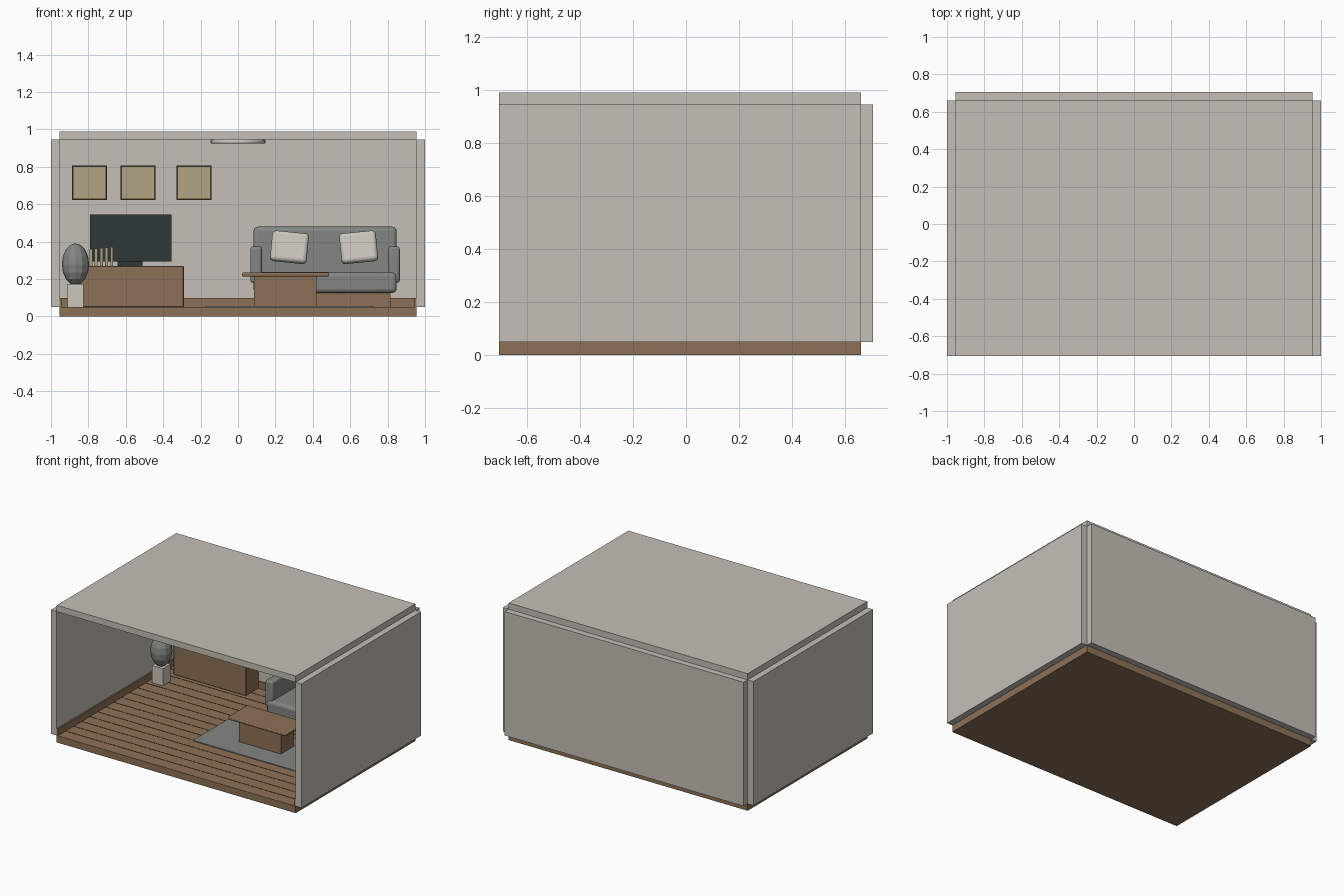
import bpy, bmesh, math

if "Cube" in bpy.data.objects:
    bpy.data.objects.remove(bpy.data.objects["Cube"])


def material(name, rgb):
    m = bpy.data.materials.new(name)
    m.diffuse_color = (*rgb, 1)
    m.use_nodes = True
    m.node_tree.nodes["Principled BSDF"].inputs["Base Color"].default_value = m.diffuse_color
    return m


PLASTER = material("warm_grey_plaster", (0.56, 0.53, 0.475))
WOOD = material("brown_wood", (0.27, 0.165, 0.095))
GROOVE = material("dark_wood", (0.06, 0.036, 0.02))
FABRIC = material("grey_fabric", (0.225, 0.24, 0.225))
SCREEN = material("dark_screen", (0.027, 0.038, 0.038))
CREAM = material("cream", (0.60, 0.57, 0.51))
TAN = material("tan_paper", (0.45, 0.37, 0.23))


def finish(name, bm, mat, loc, bevel=0.0, segments=3, rot=(0, 0, 0), smooth=False):
    me = bpy.data.meshes.new(name)
    bm.to_mesh(me)
    bm.free()
    me.materials.append(mat)
    ob = bpy.data.objects.new(name, me)
    bpy.context.collection.objects.link(ob)
    ob.location = loc
    ob.rotation_euler = rot
    if bevel:
        mod = ob.modifiers.new("rounded_edges", "BEVEL")
        mod.width = bevel
        mod.segments = segments
    if smooth:
        bpy.ops.object.select_all(action="DESELECT")
        ob.select_set(True)
        bpy.context.view_layer.objects.active = ob
        bpy.ops.object.shade_smooth_by_angle(angle=math.radians(35))
    return ob


def box(name, x, y, z, mat, **kw):
    """Box between the given (low, high) limits on each axis."""
    size = [b - a for a, b in (x, y, z)]
    bm = bmesh.new()
    bmesh.ops.create_cube(bm, size=1)
    bmesh.ops.scale(bm, vec=size, verts=bm.verts)
    return finish(name, bm, mat, [(a + b) / 2 for a, b in (x, y, z)], **kw)


# Room shell
FRONT, BACK, SIDE, FLOOR, TOP = -0.705, 0.66, 0.955, 0.05, 0.945
box("floor", (-SIDE, SIDE), (FRONT, BACK), (0, FLOOR), WOOD)
box("ceiling", (-SIDE, SIDE), (FRONT, BACK), (TOP, 0.99), PLASTER)
box("back_wall", (-SIDE, SIDE), (BACK, 0.705), (FLOOR, TOP), PLASTER)
box("left_wall", (-1, -SIDE), (FRONT, BACK), (FLOOR, TOP), PLASTER)
box("right_wall", (SIDE, 1), (FRONT, BACK), (FLOOR, TOP), PLASTER)

# Skirting boards
box("back_skirting", (-SIDE, SIDE), (BACK - 0.01, BACK), (FLOOR, 0.1), WOOD)
box("left_skirting", (-SIDE, -0.945), (FRONT, BACK - 0.01), (FLOOR, 0.1), WOOD)
box("right_skirting", (0.945, SIDE), (FRONT, BACK - 0.01), (FLOOR, 0.1), WOOD)

# Gaps between floorboards
BOARDS = 15
for i in range(1, BOARDS):
    y = FRONT + (BACK - FRONT) * i / BOARDS
    box(f"board_gap_{i}", (-0.945, 0.945), (y - 0.004, y + 0.004),
        (FLOOR, FLOOR + 0.001), GROOVE)

# Ceiling lamp
bm = bmesh.new()
bmesh.ops.create_cone(bm, cap_ends=True, segments=32, radius1=0.147, radius2=0.147, depth=0.02)
finish("ceiling_lamp", bm, CREAM, (0, -0.02, 0.935), bevel=0.006, segments=2, smooth=True)

# Framed wall pictures
for i, x in enumerate((-0.794, -0.535, -0.236)):
    box(f"picture_frame_{i}", (x - 0.093, x + 0.093), (0.645, BACK), (0.622, 0.808), GROOVE)
    box(f"picture_{i}", (x - 0.085, x + 0.085), (0.641, 0.645), (0.63, 0.8), TAN)

# Media console, television and books
box("console", (-0.87, -0.29), (0.505, 0.65), (FLOOR, 0.27), WOOD, bevel=0.004, segments=1)
box("tv_stand", (-0.645, -0.51), (0.545, 0.615), (0.27, 0.298), SCREEN)
box("tv_panel", (-0.79, -0.355), (0.57, 0.595), (0.295, 0.545), SCREEN)
for i in range(5):
    x = -0.787 + 0.028 * i
    box(f"book_{i}", (x - 0.008, x + 0.008), (0.515, 0.565),
        (0.27, 0.36 + 0.003 * i), TAN)

# Pedestal with vase
box("pedestal", (-0.912, -0.826), (0.322, 0.408), (FLOOR, 0.175), CREAM)
bm = bmesh.new()
bmesh.ops.create_uvsphere(bm, u_segments=12, v_segments=8, radius=1)
bmesh.ops.scale(bm, vec=(0.073, 0.073, 0.112), verts=bm.verts)
finish("vase", bm, FABRIC, (-0.869, 0.365, 0.279))

# Sofa
soft = dict(bevel=0.022, smooth=True)
box("sofa_base", (0.115, 0.815), (0.25, 0.62), (FLOOR, 0.14), WOOD)
box("sofa_seat", (0.083, 0.848), (0.20, 0.64), (0.126, 0.238), FABRIC, **soft)
box("sofa_back", (0.083, 0.848), (0.52, 0.645), (0.13, 0.48), FABRIC, **soft)
for side, x in (("left", 0.067), ("right", 0.805)):
    box(f"sofa_{side}_arm", (x, x + 0.06), (0.21, 0.62), (0.18, 0.375), FABRIC,
        bevel=0.014, smooth=True)
for side, x, tilt in (("left", 0.275, 0.1), ("right", 0.645, -0.1)):
    box(f"{side}_pillow", (x - 0.098, x + 0.098), (0.44, 0.50), (0.288, 0.452), CREAM,
        bevel=0.02, smooth=True, rot=(-0.2, tilt, 0))

# Rug and coffee table
box("rug", (-0.175, 0.725), (-0.265, 0.14), (FLOOR, 0.056), FABRIC)
box("table_base", (0.085, 0.42), (-0.11, 0.04), (FLOOR, 0.216), WOOD)
box("table_top", (0.022, 0.486), (-0.15, 0.075), (0.214, 0.235), WOOD,
    bevel=0.006, segments=2, smooth=True)
